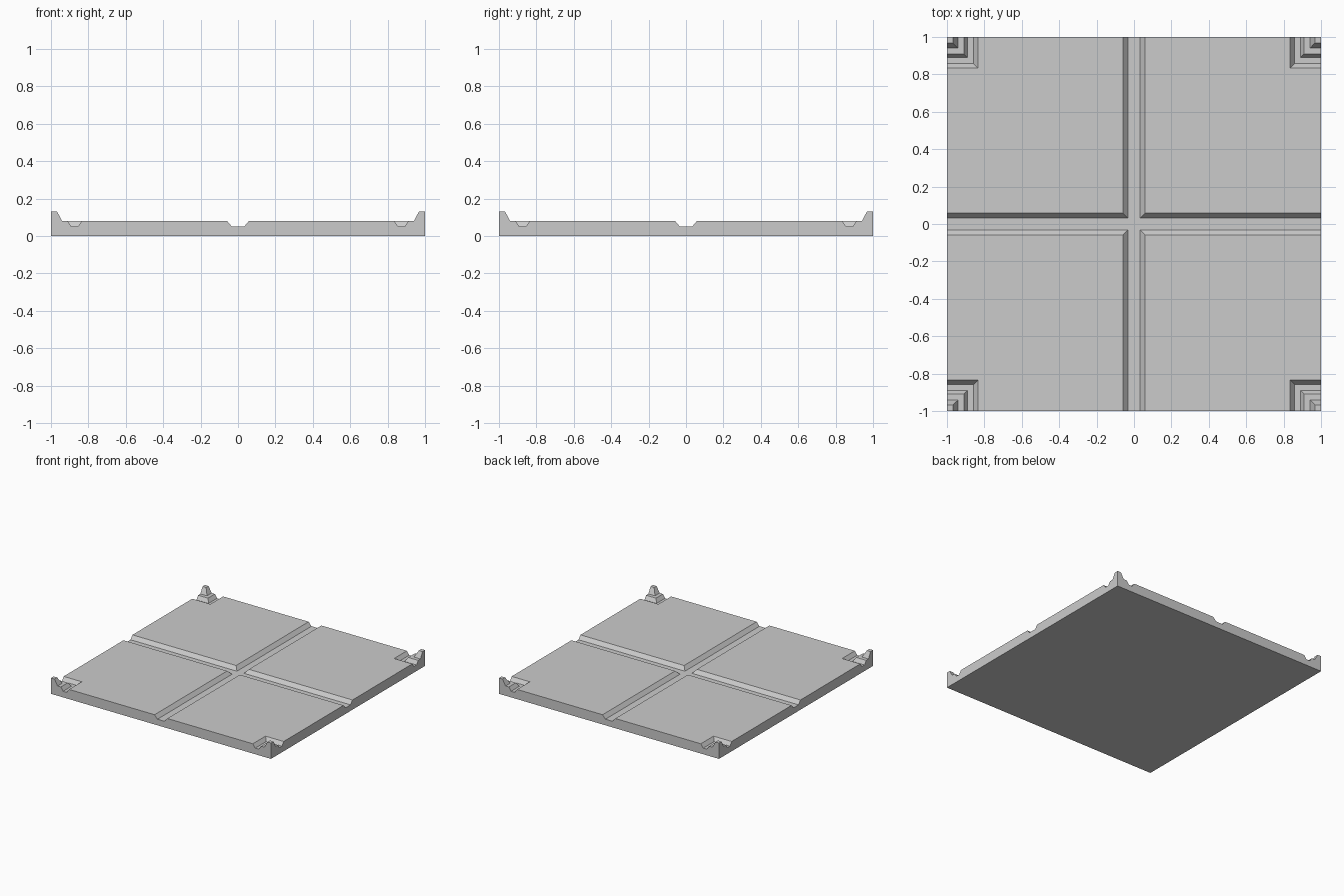
import bpy, bmesh

if "Cube" in bpy.data.objects:
    bpy.data.objects.remove(bpy.data.objects["Cube"])

# Height profile of one quarter: (distance inward from the outer corner, z)
PROFILE = [(0.0, 0.13), (0.033, 0.13), (0.06, 0.08), (0.09, 0.08),   # corner stud
           (0.11, 0.05), (0.143, 0.05), (0.165, 0.08),               # moat groove
           (0.942, 0.08), (0.968, 0.05), (1.0, 0.05)]                # field, cross groove

bm = bmesh.new()

# Mitred L-shaped rings stepping from the outer corner to the tile centre
corner = bm.verts.new((1, 1, PROFILE[0][1]))
rings = [(corner, corner, corner)]
for d, z in PROFILE[1:]:
    e = 1 - d
    rings.append(tuple(bm.verts.new(p) for p in ((e, 1, z), (e, e, z), (1, e, z))))

bm.faces.new((corner, *rings[1]))
for r, s in zip(rings[1:], rings[2:]):
    for k in (0, 1):
        bm.faces.new((r[k], s[k], s[k + 1], r[k + 1]))

# Outer walls and underside
centre, back, out, right = [bm.verts.new(p) for p in
                            ((0, 0, 0), (0, 1, 0), (1, 1, 0), (1, 0, 0))]
bm.faces.new([corner] + [r[0] for r in rings[1:]] + [back, out])
bm.faces.new([corner] + [r[2] for r in rings[1:]] + [right, out])
bm.faces.new((centre, back, out, right))
bmesh.ops.recalc_face_normals(bm, faces=bm.faces)

# Make sure the underside points down
bm.normal_update()
if min(bm.faces, key=lambda f: f.calc_center_median().z).normal.z > 0:
    bmesh.ops.reverse_faces(bm, faces=bm.faces)

mesh = bpy.data.meshes.new("floor_tile")
bm.to_mesh(mesh)
bm.free()
tile = bpy.data.objects.new("floor_tile", mesh)
bpy.context.collection.objects.link(tile)

# Mirror the quarter into the full tile
mirror = tile.modifiers.new("four_quarters", 'MIRROR')
mirror.use_axis = (True, True, False)
mirror.use_clip = True
